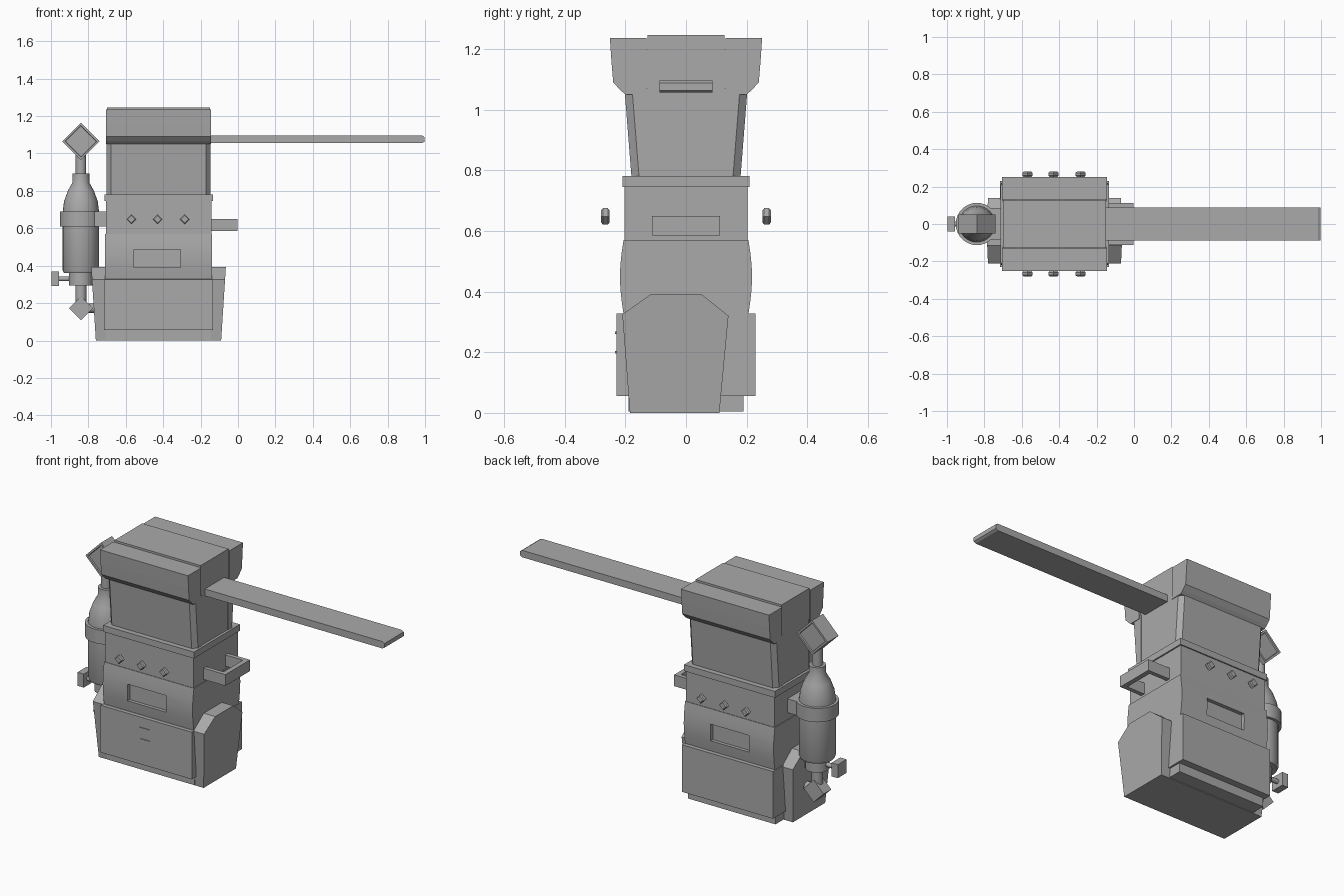
import bpy, bmesh, math
from mathutils import Matrix, Vector

if "Cube" in bpy.data.objects:
    bpy.data.objects.remove(bpy.data.objects["Cube"])

grey = bpy.data.materials.new("plain grey")
grey.diffuse_color = (0.4, 0.4, 0.4, 1)
grey.use_nodes = True
grey.node_tree.nodes["Principled BSDF"].inputs["Base Color"].default_value = grey.diffuse_color
CX = -0.425   # middle of the cabinet
BX = -0.84    # axis of the gas bottle


def finish(name, bm, smooth=False):
    bmesh.ops.recalc_face_normals(bm, faces=bm.faces)
    me = bpy.data.meshes.new(name)
    bm.to_mesh(me)
    bm.free()
    ob = bpy.data.objects.new(name, me)
    bpy.context.collection.objects.link(ob)
    me.materials.append(grey)
    if smooth:
        bpy.ops.object.select_all(action='DESELECT')
        ob.select_set(True)
        bpy.context.view_layer.objects.active = ob
        bpy.ops.object.shade_smooth_by_angle(angle=math.radians(35))
    return ob


def loft(name, rings, smooth=False):
    """Skin a closed solid through rings of equal point count."""
    bm = bmesh.new()
    vs = [[bm.verts.new(p) for p in r] for r in rings]
    n = len(vs[0])
    for a, b in zip(vs, vs[1:]):
        for i in range(n):
            j = (i + 1) % n
            bm.faces.new((a[i], a[j], b[j], b[i]))
    bm.faces.new(vs[0])
    bm.faces.new(vs[-1])
    return finish(name, bm, smooth)


def box(name, x0, x1, y0, y1, z0, z1):
    return loft(name, [[(x0, y0, z), (x1, y0, z), (x1, y1, z), (x0, y1, z)] for z in (z0, z1)])


def prism_x(name, prof, x0, x1, smooth=False):
    """Extrude a (y, z) profile along x."""
    return loft(name, [[(x, y, z) for y, z in prof] for x in (x0, x1)], smooth)


def lathe(name, prof, origin, axis='Z', n=32, turn=0, smooth=True):
    """Turn a (radius, height) profile about an axis through origin."""
    rot = {'Z': Matrix(), 'X': Matrix.Rotation(math.pi / 2, 4, 'Y'),
           'Y': Matrix.Rotation(-math.pi / 2, 4, 'X')}[axis]
    rings = []
    for r, h in prof:
        rings.append([Vector(origin) + rot @ Vector((r * math.cos(turn + 2 * math.pi * i / n),
                      r * math.sin(turn + 2 * math.pi * i / n), h)) for i in range(n)])
    return loft(name, rings, smooth)


def cut(ob, cutter):
    m = ob.modifiers.new("cut", 'BOOLEAN')
    m.operation, m.solver, m.object = 'DIFFERENCE', 'EXACT', cutter
    cutter.hide_render = True
    cutter.hide_viewport = True


# Cabinet core and base
box("core", -0.7, -0.15, -0.127, 0.127, 0.004, 1.246)
box("base_slab", -0.705, -0.145, -0.19, 0.19, 0.004, 0.06)
box("lower_box", -0.717, -0.134, -0.23, 0.23, 0.055, 0.327)

# Side fairing running through the base, flared upward
fair = [(-0.185, 0), (0.11, 0), (0.14, 0.32), (0.05, 0.392), (-0.115, 0.392), (-0.21, 0.325)]
loft("side_fairing", [[(CX + s * (0.335 + 0.025 * z / 0.392), y, z) for y, z in fair] for s in (-1, 1)])

# Middle cabinet with a gently bulged window panel
middle = box("middle_cabinet", -0.707, -0.143, -0.203, 0.203, 0.5, 0.75)
arc = [(0.206 + 0.012 * math.sin(math.pi * i / 6), 0.327 + 0.243 * i / 6) for i in range(7)]
panel = prism_x("window_panel", [(-y, z) for y, z in arc] + arc[::-1], -0.712, -0.138, True)
for s in (-1, 1):
    cut(panel, box("window_cutter", -0.555, -0.308, s * 0.24 - 0.045, s * 0.24 + 0.045, 0.39, 0.487))
box("collar", -0.715, -0.135, -0.21, 0.21, 0.745, 0.782)

for s in (-1, 1):
    # Upper shell: tapered wall with chamfered corners below an overhanging hood
    rings = []
    for z, y in ((0.78, 0.18), (1.07, 0.203)):
        rings.append([(CX - 0.278, s * 0.12, z), (CX - 0.278, s * (y - 0.025), z),
                      (CX - 0.255, s * y, z), (CX + 0.255, s * y, z),
                      (CX + 0.278, s * (y - 0.025), z), (CX + 0.278, s * 0.12, z)])
    loft("upper_wall", rings)
    prism_x("hood", [(s * y, z) for y, z in ((0.13, 1.05), (0.2, 1.05), (0.218, 1.066),
            (0.24, 1.09), (0.246, 1.16), (0.251, 1.236), (0.13, 1.236))], -0.706, -0.144)
    # Three diamond knobs
    for x in (-0.57, -0.43, -0.285):
        lathe("knob", [(0.02, -0.014), (0.027, -0.008), (0.027, 0.008), (0.02, 0.014)],
              (x, s * 0.266, 0.648), 'Y', 4, 0, False)
    # Handle arm
    box("handle_arm", -0.16, -0.005, s * 0.1 - 0.012, s * 0.1 + 0.012, 0.585, 0.65)
box("handle_bar", -0.03, -0.002, -0.112, 0.112, 0.585, 0.65)

# Small slots on the lower front
for z in (0.2, 0.265):
    box("front_slot", -0.465, -0.4, -0.234, -0.228, z - 0.004, z + 0.004)

# Long flat blade with a chamfered tip
loft("blade", [[(x, -0.088, 1.056 + d), (x, 0.088, 1.056 + d), (x, 0.088, 1.096 - d), (x, -0.088, 1.096 - d)]
               for x, d in ((-0.16, 0), (0.985, 0), (0.998, 0.008))])

# Gas bottle, neck and strap
lathe("bottle", [(0.03, 0.19), (0.03, 0.295), (0.064, 0.295), (0.064, 0.36), (0.09, 0.36), (0.097, 0.375),
                 (0.097, 0.69), (0.09, 0.745), (0.07, 0.8), (0.045, 0.845), (0.045, 0.893),
                 (0.028, 0.893), (0.028, 1.0)], (BX, 0, 0))
lathe("strap", [(0.095, 0.61), (0.113, 0.61), (0.113, 0.69), (0.095, 0.69)], (BX, 0, 0))
box("strap_bracket", -0.8, -0.69, -0.085, 0.085, 0.61, 0.69)

# Side valve
lathe("valve_stem", [(0.013, -0.13), (0.013, 0)], (BX, 0, 0.33), 'X', 16)
box("valve_knob", -0.998, -0.958, -0.04, 0.04, 0.292, 0.37)

# Outlet elbow and pipe into the fairing
lathe("outlet_elbow", [(0.064, -0.035), (0.064, 0.035)], (BX, 0, 0.173), 'Y', 4, 0, False)
lathe("outlet_pipe", [(0.025, 0), (0.025, 0.12)], (BX, 0, 0.173), 'X', 16)

# Diamond pressure gauge with recessed faces and needle
gauge = [(0.082, -0.042), (0.085, -0.05), (0.1, -0.05), (0.1, 0.05), (0.085, 0.05), (0.082, 0.042)]
lathe("gauge", gauge, (BX, 0, 1.065), 'Y', 4, 0, False)
needle = [(-0.01, -0.012), (-0.002, -0.02), (0.06, 0.024), (0.058, 0.028)]
loft("gauge_needle", [[(BX + x, y, 1.065 + z) for x, z in needle] for y in (-0.047, -0.041)])
